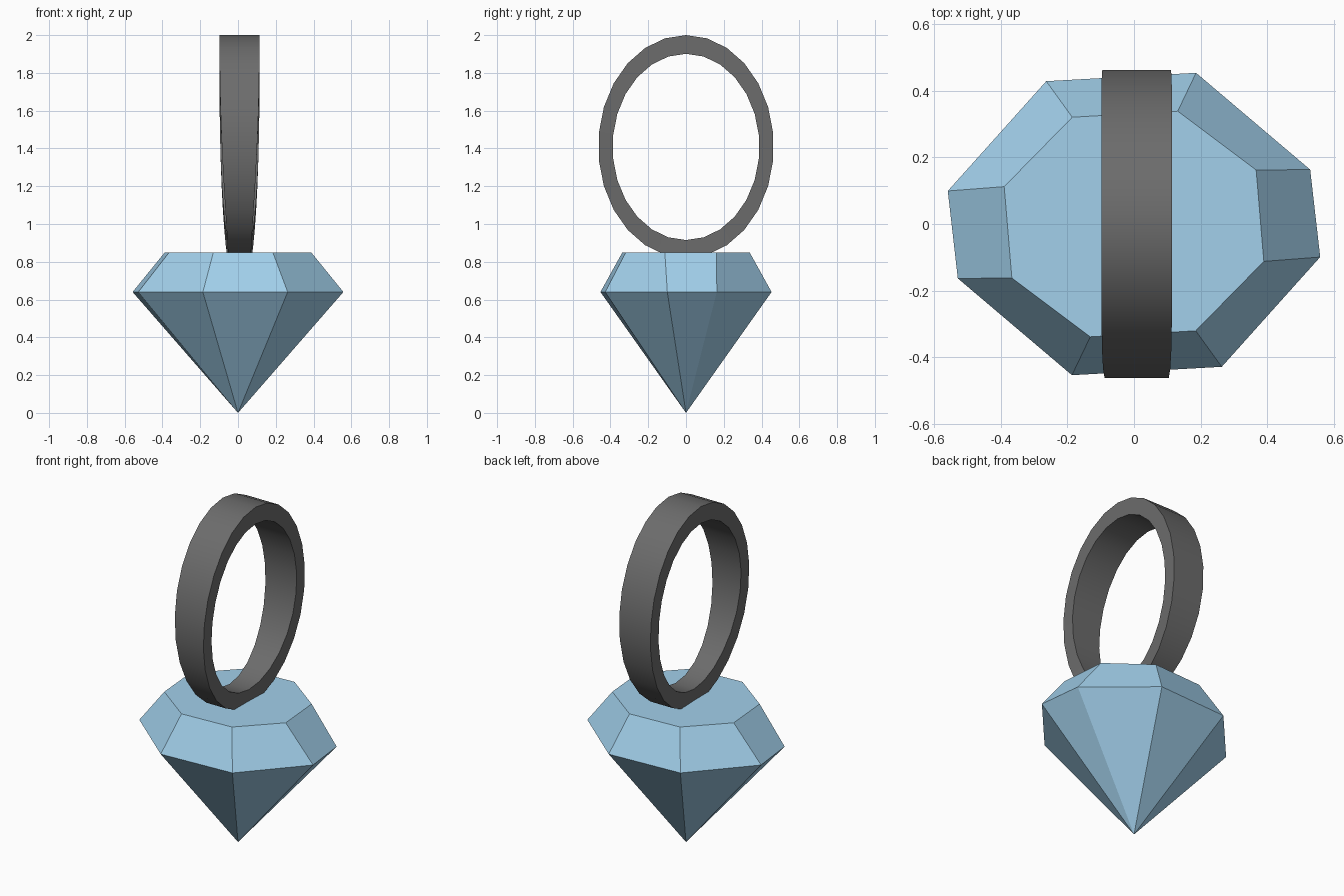
import bpy, bmesh
from math import sin, cos, pi, radians

if "Cube" in bpy.data.objects:
    bpy.data.objects.remove(bpy.data.objects["Cube"])


def make_object(name, bm, color):
    bmesh.ops.recalc_face_normals(bm, faces=bm.faces[:])
    mesh = bpy.data.meshes.new(name)
    bm.to_mesh(mesh)
    bm.free()
    obj = bpy.data.objects.new(name, mesh)
    bpy.context.collection.objects.link(obj)
    if color:
        mat = bpy.data.materials.new(name + "_material")
        mat.diffuse_color = color
        mat.use_nodes = True
        mat.node_tree.nodes["Principled BSDF"].inputs["Base Color"].default_value = mat.diffuse_color
        mesh.materials.append(mat)
    return obj


# Cut gem: half outlines, completed by half-turn symmetry
def full_ring(bm, half, z):
    pts = half + [(-x, -y) for x, y in half]
    return [bm.verts.new((x, y, z)) for x, y in pts]


bm = bmesh.new()
girdle = full_ring(bm, [(0.558, -0.099), (0.528, 0.163), (0.186, 0.453), (-0.263, 0.428)], 0.64)
table = full_ring(bm, [(0.389, -0.112), (0.366, 0.162), (0.131, 0.338), (-0.185, 0.32)], 0.848)
tip = bm.verts.new((0, 0, 0))
bm.faces.new(table)
for i in range(8):
    j = (i + 1) % 8
    bm.faces.new((girdle[i], girdle[j], table[j], table[i]))
    bm.faces.new((girdle[j], girdle[i], tip))
make_object("gem", bm, (0.36, 0.63, 0.83, 1))

# Oval band, wide at the top and narrowing down to the gem
SEGMENTS = 26
bm = bmesh.new()
sections = []
for i in range(SEGMENTS):
    t = 2 * pi * i / SEGMENTS
    taper = ((1 - cos(t - radians(12))) / 2) ** 2.5
    w = 0.106 - 0.045 * taper
    outer = (0.465 * sin(t), 1.41 + 0.59 * cos(t))
    inner = (0.389 * sin(t), 1.408 + 0.493 * cos(t))
    sections.append([bm.verts.new((0.008 + s * w, *p))
                     for s, p in ((-1, outer), (1, outer), (1, inner), (-1, inner))])
for i, a in enumerate(sections):
    b = sections[(i + 1) % SEGMENTS]
    for k in range(4):
        m = (k + 1) % 4
        bm.faces.new((a[k], a[m], b[m], b[k]))
band = make_object("band", bm, (0.15, 0.15, 0.15, 1))

# Smooth band surfaces with crisp rims
bpy.context.view_layer.objects.active = band
band.select_set(True)
bpy.ops.object.shade_smooth_by_angle(angle=radians(35))
